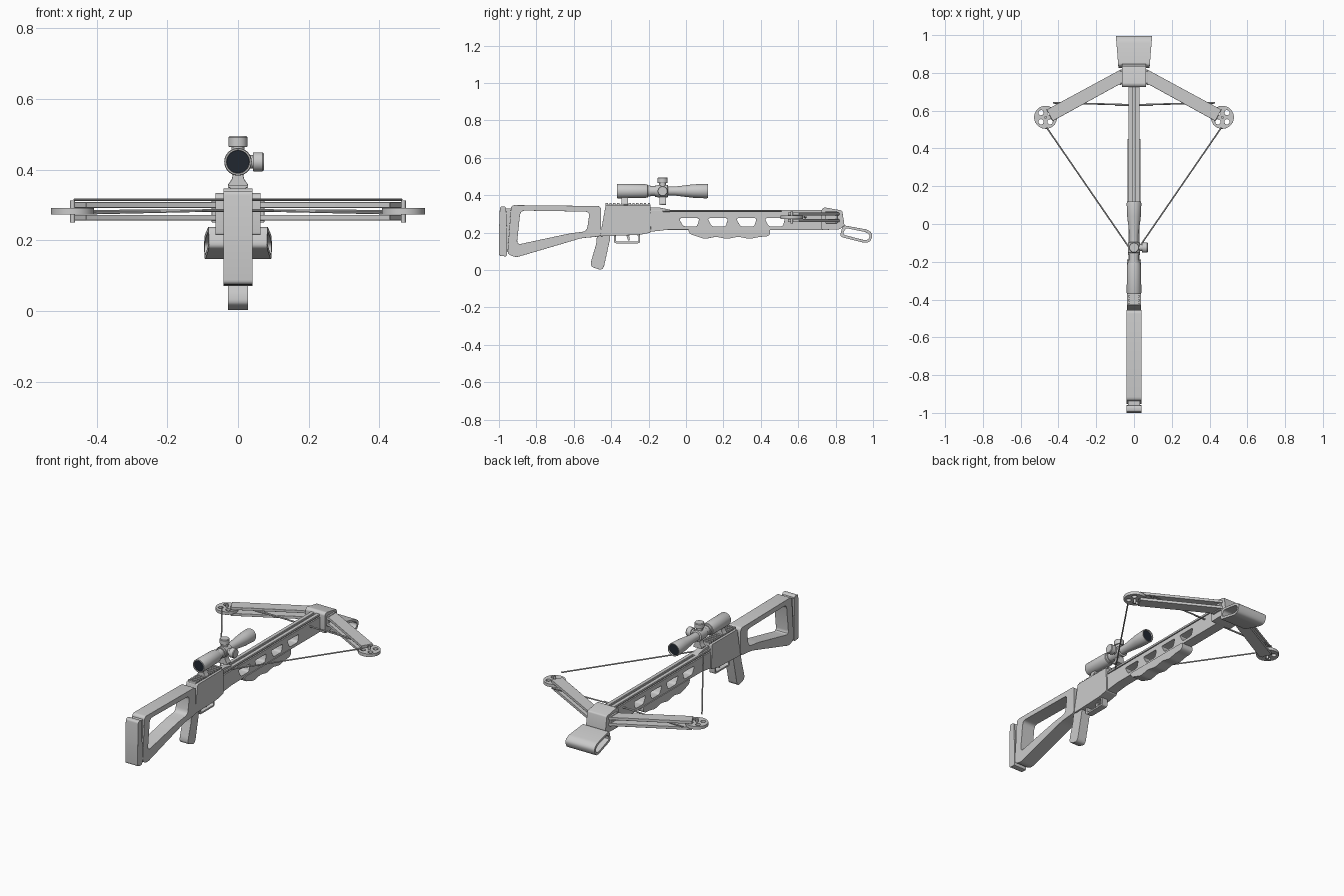
import bpy, bmesh, math
from mathutils import Matrix, Vector

if "Cube" in bpy.data.objects:
    bpy.data.objects.remove(bpy.data.objects["Cube"])

SIDE = Matrix(((0, 0, 1, 0), (1, 0, 0, 0), (0, 1, 0, 0), (0, 0, 0, 1)))   # profile (y, z), depth along x
FLAT = Matrix.Identity(4)                                                # profile (x, y), depth along z
dark = bpy.data.materials.new("lens_glass")
dark.diffuse_color = (0.015, 0.02, 0.03, 1)
dark.use_nodes = True
dark.node_tree.nodes["Principled BSDF"].inputs["Base Color"].default_value = dark.diffuse_color


def add(name, mesh, bevel=0, mat=None):
    ob = bpy.data.objects.new(name, mesh)
    bpy.context.collection.objects.link(ob)
    mesh.shade_smooth()
    mesh.set_sharp_from_angle(angle=math.radians(30))
    if bevel:
        m = ob.modifiers.new("bevel", 'BEVEL')
        m.width, m.segments, m.limit_method = bevel, 2, 'ANGLE'
        m.angle_limit = math.radians(40)
        m.harden_normals = True
    if mat:
        mesh.materials.append(mat)
    return ob


def rounded(pts, r, n=4):
    out = []
    for i, p in enumerate(pts):
        p, a, b = Vector(p), Vector(pts[i - 1]), Vector(pts[(i + 1) % len(pts)])
        s = p + (a - p).normalized() * min(r, (a - p).length * .45)
        e = p + (b - p).normalized() * min(r, (b - p).length * .45)
        for k in range(n + 1):
            t = k / n
            out.append((1 - t) ** 2 * s + 2 * t * (1 - t) * p + t * t * e)
    return out


def circle(cx, cy, r, n=32):
    return [(cx + r * math.cos(2 * math.pi * i / n), cy + r * math.sin(2 * math.pi * i / n)) for i in range(n)]


def prism(name, outline, half, mat=SIDE, holes=(), bevel=0, offset=0):
    """Filled 2D outline with holes, extruded both ways."""
    cu = bpy.data.curves.new(name, 'CURVE')
    cu.dimensions, cu.fill_mode, cu.extrude = '2D', 'BOTH', half
    for loop in (outline, *holes):
        sp = cu.splines.new('POLY')
        sp.points.add(len(loop) - 1)
        for q, p in zip(sp.points, loop):
            q.co = (p[0], p[1], 0, 1)
        sp.use_cyclic_u = True
    tmp = bpy.data.objects.new("tmp", cu)
    bpy.context.collection.objects.link(tmp)
    dg = bpy.context.evaluated_depsgraph_get()
    me = bpy.data.meshes.new_from_object(tmp.evaluated_get(dg))
    bpy.data.objects.remove(tmp)
    bm = bmesh.new()
    bm.from_mesh(me)
    bmesh.ops.remove_doubles(bm, verts=bm.verts, dist=1e-5)
    bm.transform(mat @ Matrix.Translation((0, 0, offset)))
    bmesh.ops.recalc_face_normals(bm, faces=bm.faces)
    bm.to_mesh(me)
    bm.free()
    return add(name, me, bevel)


def box(name, x, y, z, bevel=0):
    return prism(name, [(y[0], z[0]), (y[1], z[0]), (y[1], z[1]), (y[0], z[1])],
                 (x[1] - x[0]) / 2, offset=(x[0] + x[1]) / 2, bevel=bevel)


def lathe(name, profile, at, axis, mat=None, n=32):
    """Revolve (distance, radius) pairs around an axis."""
    bm = bmesh.new()
    rot = Vector(axis).to_track_quat('Z', 'Y').to_matrix().to_4x4()
    rings = [[bm.verts.new((*p, d)) for p in circle(0, 0, r, n)] for d, r in profile]
    for a, b in zip(rings, rings[1:]):
        for i in range(n):
            bm.faces.new((a[i], a[(i + 1) % n], b[(i + 1) % n], b[i]))
    bm.faces.new(rings[0][::-1])
    bm.faces.new(rings[-1])
    bm.transform(Matrix.Translation(at) @ rot)
    bmesh.ops.recalc_face_normals(bm, faces=bm.faces)
    me = bpy.data.meshes.new(name)
    bm.to_mesh(me)
    bm.free()
    return add(name, me, 0, mat)


def rod(name, a, b, r, n=10):
    a, b = Vector(a), Vector(b)
    return lathe(name, [(0, r), ((b - a).length, r)], a, b - a, n=n)


# shoulder stock with open frame, and butt pad
prism("stock", rounded([(-.935, .347), (-.455, .342), (-.455, .18), (-.56, .17), (-.91, .067), (-.955, .085)], .02),
      .041, bevel=.008,
      holes=[rounded([(-.885, .318), (-.515, .312), (-.53, .207), (-.62, .196), (-.905, .135)], .025)])
box("stock_spacer", (-.032, .032), (-.965, -.93), (.1, .33))
prism("butt_pad", rounded([(-.995, .34), (-.962, .34), (-.957, .2), (-.957, .072), (-1, .076), (-1, .2)], .012),
      .041, bevel=.006)

# receiver, sight rail and wedge ahead of it
prism("receiver", rounded([(-.46, .18), (-.43, .345), (-.19, .345), (-.188, .2), (-.25, .188)], .008), .037, bevel=.006)
box("sight_rail", (-.022, .022), (-.43, -.19), (.34, .351))
for i in range(12):
    box("rail_tooth", (-.028, .028), (-.43 + i * .0205, -.418 + i * .0205), (.349, .357))
prism("rail_wedge", [(-.19, .31), (-.19, .335), (-.145, .335), (-.075, .32), (-.075, .31)], .02, bevel=.003)

# pistol grip, trigger and guard
prism("pistol_grip", rounded([(-.405, .195), (-.405, .17), (-.44, .012), (-.457, 0), (-.508, .018),
                              (-.508, .045), (-.48, .14), (-.475, .195)], .014), .028, bevel=.009)
prism("trigger_guard", rounded([(-.385, .2), (-.245, .2), (-.245, .143), (-.385, .143)], .012), .018,
      holes=[rounded([(-.375, .186), (-.255, .186), (-.255, .152), (-.375, .152)], .008)])
prism("trigger", [(-.32, .2), (-.298, .2), (-.304, .178), (-.3, .16), (-.308, .156), (-.316, .175)], .006)

# fore-end with slanted slots, grooved flight rail
slots = [rounded([(c - .055, .277), (c + .055, .277), (c + .042, .233), (c - .032, .233)], .012)
         for c in (.017, .17, .323, .475)]
prism("fore_end", [(-.2, .303), (.76, .303), (.76, .215), (-.1, .215), (-.2, .203)], .03, holes=slots, bevel=.004)
box("rail_core", (-.022, .022), (-.2, .76), (.295, .311))
for s in (-1, 1):
    box("flight_rail", sorted((s * .007, s * .029)), (-.2, .76), (.309, .321), bevel=.002)
grip = [(.01, .22), (.45, .22), (.45, .19), (.43, .178)]
grip += [(.4 - i * .03, .172 + .006 * math.cos(i * math.pi / 2)) for i in range(11)]
prism("fore_grip", rounded(grip + [(.02, .192)], .012), .035, bevel=.006)

# riser block and foot stirrup
prism("riser", rounded([(.725, .325), (.74, .335), (.835, .318), (.848, .235), (.82, .217), (.725, .214)], .008),
      .064, bevel=.006)
stirrup = prism("foot_stirrup", rounded([(.838, .24), (.975, .215), (1, .19), (.985, .15), (.955, .145), (.822, .178)], .018),
                .09, bevel=.003,
                holes=[rounded([(.853, .224), (.965, .202), (.984, .184), (.975, .163), (.955, .159), (.838, .19)], .014)])
for v in stirrup.data.vertices:
    v.co.x *= .92 + (v.co.y - .83) / .17 * .15

# limbs, cams, axles, bowstring and cables
for s in (-1, 1):
    for z in (.264, .300):
        prism("limb", [(s * x, y) for x, y in [(.05, .74), (.05, .825), (.075, .815), (.463, .605), (.43, .545), (.085, .735)]],
              .008, FLAT, offset=z, bevel=.002)
    box("limb_pocket", sorted((s * .05, s * .075)), (.745, .81), (.25, .312), bevel=.003)
    cx, cy = s * .468, .565
    holes = [circle(cx + .034 * math.cos(a), cy + .034 * math.sin(a), .014, 16)
             for a in (math.pi / 4 + k * math.pi / 2 for k in range(4))]
    prism("cam", circle(cx, cy, .061, 48), .009, FLAT, holes, bevel=.003, offset=.282)
    rod("cam_axle", (cx, cy, .25), (cx, cy, .312), .007, 16)
    rod("bowstring", (s * .462, .51, .315), (s * .012, -.145, .315), .004)
    rod("cable", (s * .43, .643, .282), (-s * .1, .628, .285), .004)
    rod("cable_end", (s * .42, .638, .276), (s * .05, .632, .284), .003)
rod("string_centre", (-.014, -.145, .315), (.014, -.145, .315), .0045)

# telescopic sight
zc = .422
lathe("scope_body", [(-.36, .031), (-.37, .033), (-.37, .037), (-.365, .039), (-.22, .037), (-.205, .034), (-.203, .03),
                     (-.19, .03), (-.19, .026), (-.165, .026), (-.165, .031), (-.15, .031), (-.15, .024), (-.06, .024),
                     (.04, .036), (.11, .039), (.118, .037), (.118, .033), (.105, .031)], (0, 0, zc), (0, 1, 0), n=40)
for y in (-.362, .107):
    lathe("scope_lens", [(-.003, .032), (.003, .032)], (0, y, zc), (0, 1, 0), dark)
lathe("scope_collar", [(-.155, .027), (-.152, .033), (-.098, .033), (-.095, .027)], (0, 0, zc), (0, 1, 0))
knob = [(0, .019), (.042, .019), (.042, .025), (.045, .027), (.069, .027), (.073, .024)]
lathe("top_turret", knob, (0, -.125, zc), (0, 0, 1))
lathe("side_turret", knob, (0, -.125, zc), (1, 0, 0))

# sight mounts
for y in (-.328, -.125):
    prism("mount_post", [(-.014, .39), (.014, .39), (.018, .372), (.028, .358), (.028, .348), (-.028, .348), (-.028, .358), (-.018, .372)],
          .018, Matrix(((1, 0, 0, 0), (0, 0, -1, y), (0, 1, 0, 0), (0, 0, 0, 1))), bevel=.002)
